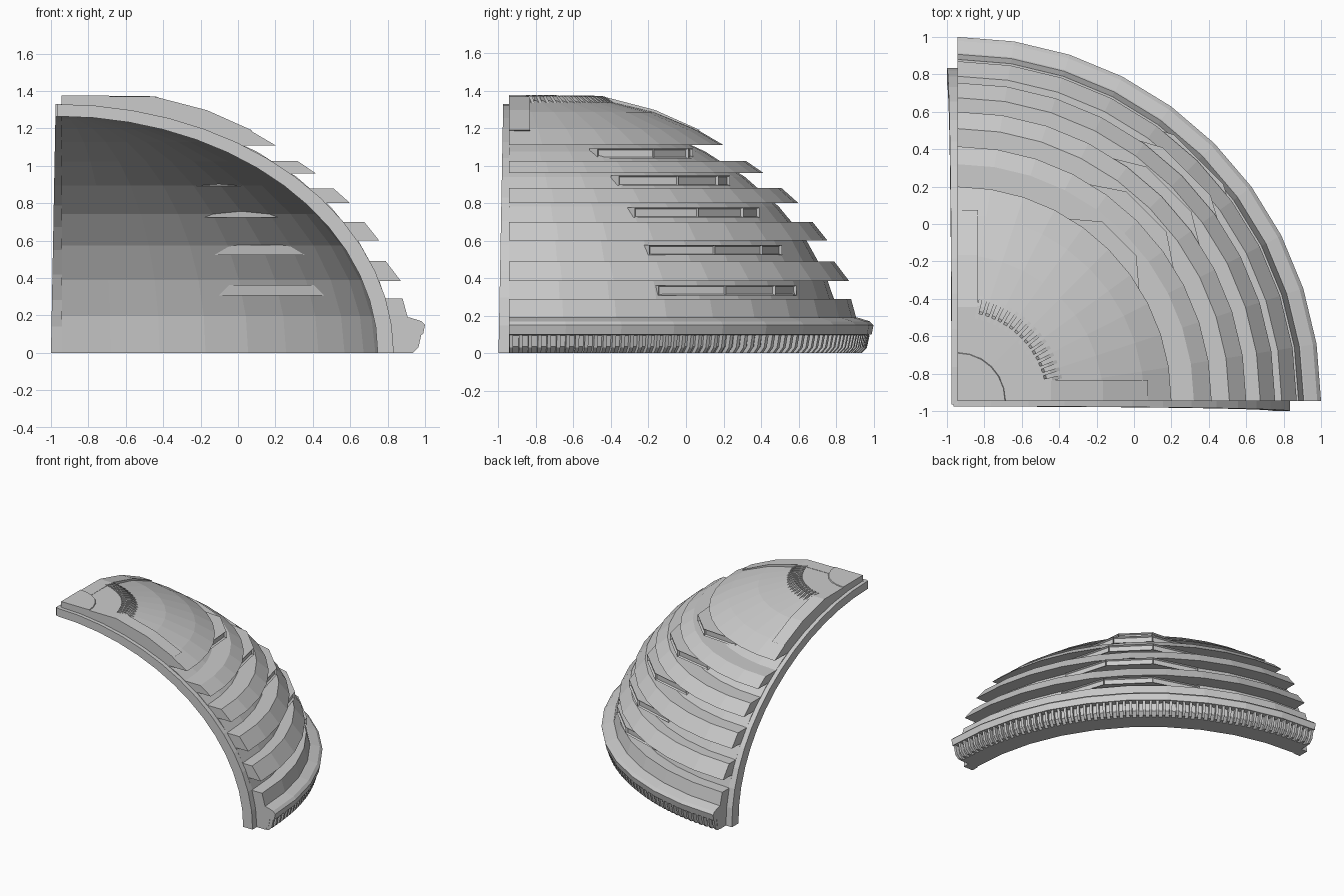
import bpy, bmesh
from math import sin, cos, pi, sqrt, radians

if "Cube" in bpy.data.objects:
    bpy.data.objects.remove(bpy.data.objects["Cube"])

C = -0.945            # x and y of the dome's axis
A, B = 1.78, 1.33     # outer shell radius and height
IA, IB = 1.70, 1.265  # inner shell radius and height
SEG = 10


def finish(name, bm):
    bmesh.ops.remove_doubles(bm, verts=bm.verts, dist=0.0005)
    bmesh.ops.recalc_face_normals(bm, faces=bm.faces)
    me = bpy.data.meshes.new(name)
    bm.to_mesh(me)
    bm.free()
    ob = bpy.data.objects.new(name, me)
    bpy.context.collection.objects.link(ob)
    return ob


def loft(bm, rings, caps=True):
    """Join closed rings of points, capping both ends."""
    vs = [[bm.verts.new(p) for p in ring] for ring in rings]
    n = len(vs[0])
    for a, b in zip(vs, vs[1:]):
        for i in range(n):
            j = (i + 1) % n
            bm.faces.new((a[i], a[j], b[j], b[i]))
    if caps:
        bm.faces.new(vs[0])
        bm.faces.new(vs[-1][::-1])


def polar(r, t, z):
    return (C + r * cos(t), C + r * sin(t), z)


def quarter(name, profile, seg=SEG):
    """Sweep a closed (radius, z) profile through a quarter turn."""
    bm = bmesh.new()
    loft(bm, [[polar(r, i * pi / 2 / seg, z) for r, z in profile] for i in range(seg + 1)])
    return finish(name, bm)


def fins(name, profile, count, width, t0, t1):
    """Thin radial slabs spaced evenly along an arc."""
    bm = bmesh.new()
    for i in range(count):
        t = t0 + (t1 - t0) * i / (count - 1)
        loft(bm, [[(C + r * cos(t) - s * sin(t), C + r * sin(t) + s * cos(t), z)
                   for r, z in profile] for s in (-width / 2, width / 2)])
    return finish(name, bm)


def on_ellipse(z):
    return A * sqrt(max(0, 1 - (z / B) ** 2))


def arc(a, b, n, z_min=0.0):
    """Points of a quarter ellipse from the pole down to z_min."""
    end = pi / 2 - (0 if z_min == 0 else math_asin(z_min / b))
    return [(a * sin(end * i / n), b * cos(end * i / n)) for i in range(n + 1)]


def math_asin(v):
    from math import asin
    return asin(v)


# Dome shell, open on the two cut sides and below
quarter("dome_shell", arc(IA, IB, 10) + arc(A, B, 10)[::-1])

# Arched flanges along the two cut sides, leaning out slightly at the foot
outline = arc(A, B, 14)[::-1] + arc(IA - 0.005, IB, 14)
for name, swap in (("front_flange", False), ("left_flange", True)):
    bm = bmesh.new()
    rings = []
    for outer in (False, True):
        ring = []
        for r, z in outline:
            y = -1 + 0.025 * z / B if outer else C + 0.005
            x = C - 0.02 + r * 1.01
            ring.append((y, x, z) if swap else (x, y, z))
        rings.append(ring)
    loft(bm, rings)
    finish(name, bm)

# Top cap
cap = [(0, 1.362), (0.3, 1.36), (0.52, 1.348), (0.78, 1.285), (1.0, 1.195), (1.145, 1.11)]
quarter("top_cap", cap + arc(A - 0.01, B - 0.01, 6, 1.11)[::-1])

# Raised crown plate, hub plate and the comb of teeth at its rim
quarter("crown_plate", [(0, 1.35), (0, 1.37), (0.48, 1.368), (0.5, 1.34)])
quarter("hub_plate", [(0, 1.36), (0, 1.376), (0.255, 1.376), (0.265, 1.36)], 6)
fins("crown_teeth", [(0.45, 1.34), (0.45, 1.374), (0.52, 1.37), (0.58, 1.33)],
     16, 0.018, radians(13), radians(77))

# Raised border strips on the cap beside each cut side
strip = [(0.0, 1.372), (0.5, 1.37), (0.78, 1.297), (1.02, 1.19),
         (1.0, 1.18), (0.78, 1.27), (0.5, 1.33), (0.0, 1.34)]
for name, swap in (("front_strip", False), ("left_strip", True)):
    bm = bmesh.new()
    rings = []
    for y in (C, C + 0.112):
        ring = [(C + r, y, z) for r, z in strip]
        rings.append([(b, a, z) for a, b, z in ring] if swap else ring)
    loft(bm, rings)
    finish(name, bm)

# Overhanging terraces: top z, top radius, tip z, tip radius
terraces = [(1.025, 1.265, 0.96, 1.36), (0.88, 1.455, 0.80, 1.545),
            (0.70, 1.62, 0.60, 1.70), (0.49, 1.735, 0.385, 1.815),
            (0.29, 1.825, 0.18, 1.855)]
for i, (zt, rt, zb, rb) in enumerate(terraces):
    quarter(f"terrace_{i + 1}", [(on_ellipse(zt) - 0.03, zt), (rt, zt), (rb, zb),
                                 (on_ellipse(zb) - 0.03, zb)])

# Window bays in the gaps: z, back radius, back half length, front radius
bays = [(1.065, 1.03, 0.36, 1.225), (0.92, 1.25, 0.42, 1.43), (0.75, 1.42, 0.47, 1.60),
        (0.55, 1.56, 0.50, 1.735), (0.335, 1.65, 0.52, 1.825)]
for i, (z, rb, half, rf) in enumerate(bays):
    bm = bmesh.new()
    plan = [(rb - 0.06, half), (rb, half), (rf, half * 0.36),
            (rf, -half * 0.36), (rb, -half), (rb - 0.06, -half)]
    k = sqrt(0.5)
    loft(bm, [[(C + (r - s) * k, C + (r + s) * k, z + h) for r, s in plan]
              for h in (-0.027, 0.027)])
    bmesh.ops.recalc_face_normals(bm, faces=bm.faces)
    panes = [f for f in bm.faces if abs(f.normal.z) < 0.1 and f.normal.x + f.normal.y > 0.3]
    bmesh.ops.inset_individual(bm, faces=panes, thickness=0.01, depth=-0.015)
    finish(f"window_bay_{i + 1}", bm)

# Bumper rail around the foot, with vertical ribs below it
quarter("bumper_rail", [(1.75, 0.0), (1.85, 0.0), (1.885, 0.035), (1.895, 0.095),
                        (1.935, 0.10), (1.945, 0.15), (1.925, 0.17), (1.86, 0.19), (1.75, 0.19)])
fins("bumper_ribs", [(1.82, 0.0), (1.88, 0.0), (1.91, 0.03), (1.925, 0.098), (1.82, 0.098)],
     60, 0.02, radians(0.4), radians(89.6))
